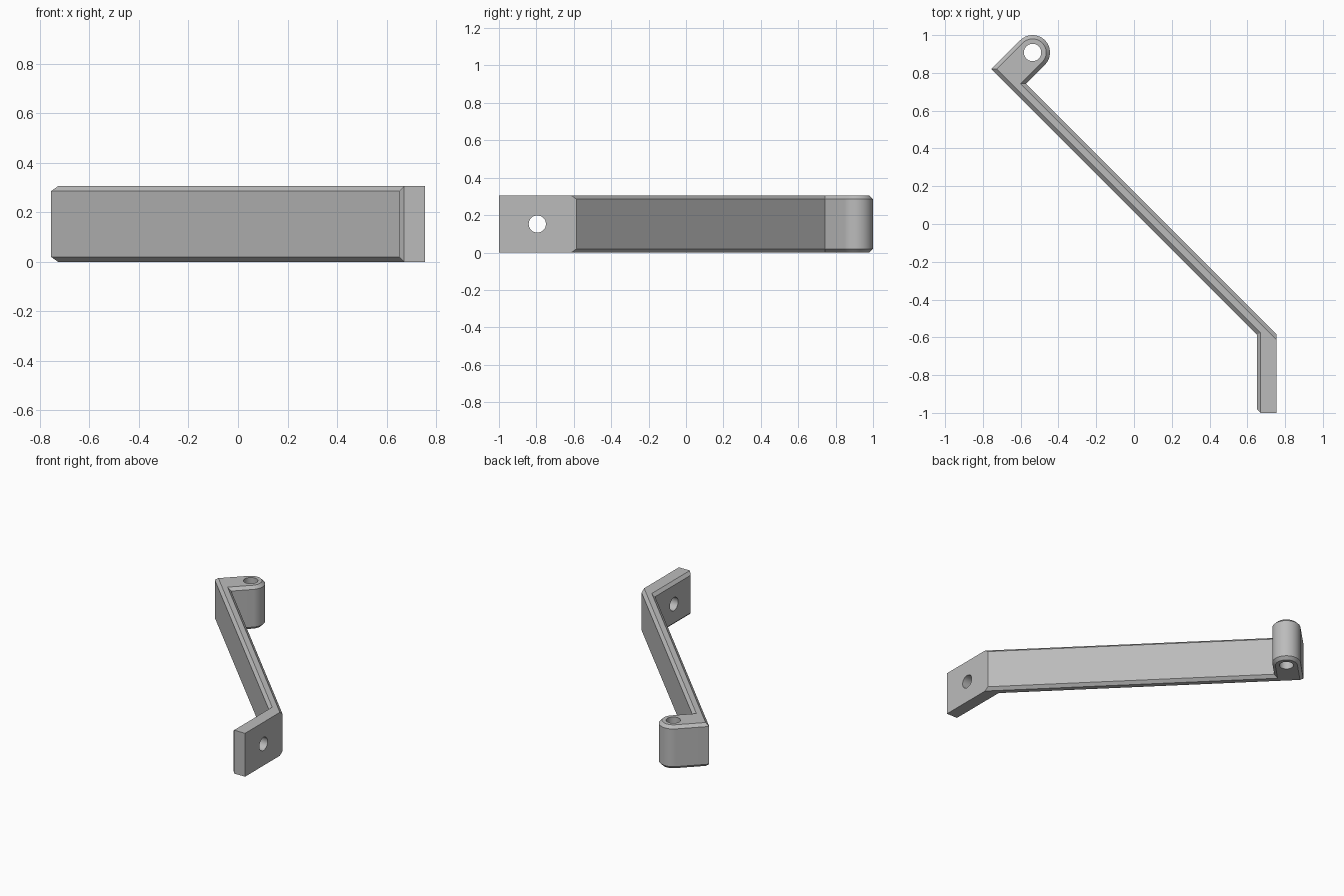
import bpy, bmesh
from math import sin, cos, radians, pi
from mathutils import Vector, Matrix

cube = bpy.data.objects.get("Cube")
if cube:
    bpy.data.objects.remove(cube, do_unlink=True)

HEIGHT, BEVEL = 0.305, 0.02
EYE, EYE_R, HOLE_R = Vector((-0.537, 0.908)), 0.092, 0.046

grey = bpy.data.materials.new("plain_grey")
grey.use_nodes = True
colour = (0.5, 0.5, 0.5, 1)
grey.diffuse_color = colour
grey.node_tree.nodes["Principled BSDF"].inputs["Base Color"].default_value = colour


def inset(points, amounts):
    """Move each edge of a counter-clockwise outline inward by its own amount."""
    result = []
    for i, p in enumerate(points):
        before = (p - points[i - 1]).normalized()
        after = (points[(i + 1) % len(points)] - p).normalized()
        n1, n2 = Vector((-before.y, before.x)), Vector((-after.y, after.x))
        result.append(p + Matrix((n1, n2)).inverted() @ Vector((amounts[i - 1], amounts[i])))
    return result


def make_object(name, bm):
    mesh = bpy.data.meshes.new(name)
    bmesh.ops.recalc_face_normals(bm, faces=bm.faces)
    bm.to_mesh(mesh)
    bm.free()
    mesh.materials.append(grey)
    obj = bpy.data.objects.new(name, mesh)
    bpy.context.collection.objects.link(obj)
    return obj


def drill(target, centre, rotation):
    """Cut a round through-hole."""
    bm = bmesh.new()
    bmesh.ops.create_cone(bm, cap_ends=True, segments=48, radius1=HOLE_R, radius2=HOLE_R,
                          depth=0.5, matrix=Matrix.Translation(centre) @ rotation)
    cutter = make_object("hole_cutter", bm)
    cutter.hide_render = True
    mod = target.modifiers.new("hole", "BOOLEAN")
    mod.operation, mod.solver, mod.object = "DIFFERENCE", "EXACT", cutter
    bpy.context.view_layer.objects.active = target
    bpy.ops.object.modifier_apply(modifier=mod.name)
    bpy.data.objects.remove(cutter, do_unlink=True)


# Plan outline: mounting flange, slanted arm, rounded eye lug
flange = [Vector(p) for p in ((0.67, -1), (0.755, -1), (0.755, -0.585), (-0.5725, 0.7425))]
steps = 28
arc = [EYE + EYE_R * Vector((cos(a), sin(a)))
       for a in (radians(-45) + pi * i / steps for i in range(steps + 1))]
arm = [Vector(p) for p in ((-0.755, 0.82), (0.65, -0.585), (0.65, -0.98))]
outline = flange + arc + arm

# The flange's end, mounting face and cut corner keep their full height
amounts = [BEVEL] * len(outline)
amounts[0] = amounts[1] = amounts[-1] = 0
rim = inset(outline, amounts)

# Bracket body with chamfered top and bottom rims
bm = bmesh.new()
layers = ((rim, 0), (outline, BEVEL), (outline, HEIGHT - BEVEL), (rim, HEIGHT))
rings = [[bm.verts.new((p.x, p.y, z)) for p in pts] for pts, z in layers]
bm.faces.new(rings[0][::-1])
bm.faces.new(rings[-1])
for low, high in zip(rings, rings[1:]):
    for i in range(len(low)):
        bm.faces.new((low[i - 1], low[i], high[i], high[i - 1]))
bmesh.ops.remove_doubles(bm, verts=bm.verts, dist=0.0005)
bracket = make_object("bracket_arm", bm)

# Vertical pivot hole and sideways mounting hole
drill(bracket, (EYE.x, EYE.y, HEIGHT / 2), Matrix())
drill(bracket, (0.7, -0.795, HEIGHT / 2), Matrix.Rotation(pi / 2, 4, "Y"))

bpy.ops.object.select_all(action="DESELECT")
bracket.select_set(True)
bpy.context.view_layer.objects.active = bracket
bpy.ops.object.shade_smooth_by_angle(angle=radians(30))
